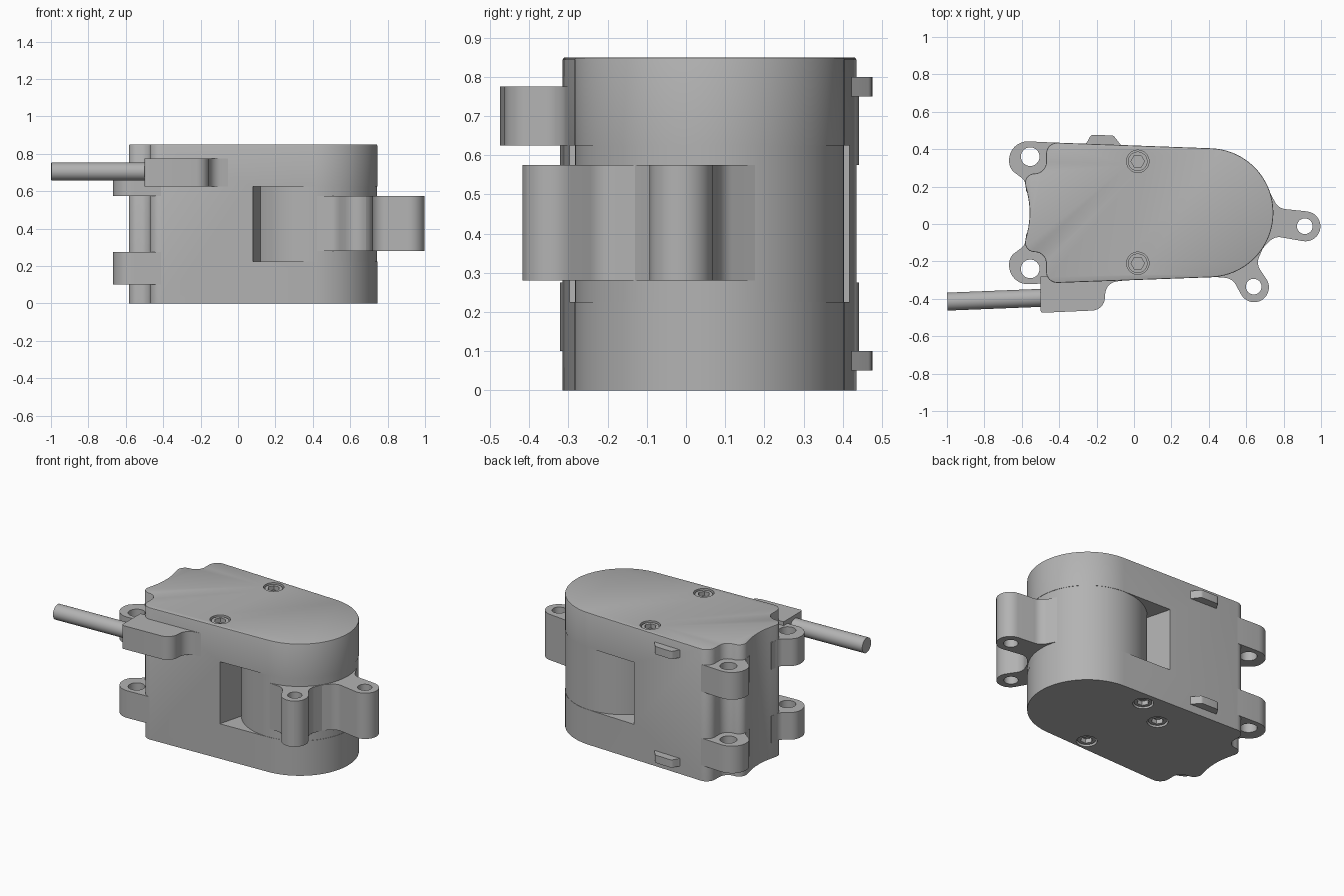
import bpy, bmesh
from math import pi, sin, cos, tan, radians
from mathutils import Vector, Matrix

old = bpy.data.objects.get("Cube")
if old:
    bpy.data.objects.remove(old, do_unlink=True)

grey = bpy.data.materials.new("plain grey")
grey.use_nodes = True
colour = (0.45, 0.45, 0.45, 1)
grey.diffuse_color = colour
grey.node_tree.nodes["Principled BSDF"].inputs["Base Color"].default_value = colour

MID = 0.06       # y of the body's mirror line
HUB = (0.4, MID)  # centre of the rounded end
R = 0.345
H = 0.85


def rounded(points, steps=8):
    """Outline from (x, y, corner radius) points."""
    out = []
    for i, (x, y, r) in enumerate(points):
        p = Vector((x, y))
        if not r:
            out.append(p)
            continue
        a = (Vector(points[i - 1][:2]) - p).normalized()
        b = (Vector(points[(i + 1) % len(points)][:2]) - p).normalized()
        half = a.angle(b) / 2
        centre = p + (a + b).normalized() * (r / sin(half))
        start = p + a * (r / tan(half)) - centre
        end = p + b * (r / tan(half)) - centre
        turn = start.angle_signed(end)
        for k in range(steps + 1):
            out.append(centre + Matrix.Rotation(-turn * k / steps, 2) @ start)
    return out


def circle(x, y, r, n=32):
    return [Vector((x + r * cos(2 * pi * i / n), y + r * sin(2 * pi * i / n))) for i in range(n)]


def prism(name, outline, z0, z1, bevel=0):
    """Extrude an outline upright, optionally bevelling its top rim."""
    bm = bmesh.new()
    base = bm.faces.new([bm.verts.new((p.x, p.y, z0)) for p in outline])
    ext = bmesh.ops.extrude_face_region(bm, geom=[base])["geom"]
    top = [v for v in ext if isinstance(v, bmesh.types.BMVert)]
    bmesh.ops.translate(bm, verts=top, vec=(0, 0, z1 - z0))
    bmesh.ops.recalc_face_normals(bm, faces=bm.faces)
    if bevel:
        rim = [e for e in bm.edges if all(v in top for v in e.verts)]
        bmesh.ops.bevel(bm, geom=rim, offset=bevel, segments=2, profile=0.5, affect='EDGES')
    mesh = bpy.data.meshes.new(name)
    bm.to_mesh(mesh)
    bm.free()
    mesh.materials.append(grey)
    obj = bpy.data.objects.new(name, mesh)
    bpy.context.collection.objects.link(obj)
    return obj


def activate(obj):
    bpy.ops.object.select_all(action='DESELECT')
    obj.select_set(True)
    bpy.context.view_layer.objects.active = obj


def cut(obj, cutter):
    cutter.hide_render = True
    mod = obj.modifiers.new("cut", 'BOOLEAN')
    mod.operation = 'DIFFERENCE'
    mod.solver = 'EXACT'
    mod.object = cutter
    activate(obj)
    bpy.ops.object.modifier_apply(modifier=mod.name)
    bpy.data.objects.remove(cutter, do_unlink=True)


def flip(points):
    return [(x, 2 * MID - y, r) for x, y, r in reversed(points)]


# Body: rounded end, slightly flaring sides, notched corners, hollow rear
arc = [(HUB[0] + R * cos(radians(a)), MID + R * sin(radians(a)), 0) for a in range(-88, 89, 4)]
corner = [(-0.47, 0.437, 0.06), (-0.47, 0.275, 0.06), (-0.595, 0.265, 0.05)]
body_outline = rounded(arc + corner + [(-0.545, MID, 0.45)] + flip(corner))
body = prism("body", body_outline, 0, H, bevel=0.006)

# Window around the rotor
wall = [(0.08, 0.8, 0), (0.08, 0.41, 0), (0.125, 0.24, 0)]
window = rounded([(1.2, 0.8, 0)] + wall + flip(wall) + [(1.2, -0.68, 0)])
cut(body, prism("window_cutter", window, 0.225, 0.625))

# Screws sunk in the lid and the base
lid_screws = [(0.02, 0.335), (0.02, -0.21)]
base_screws = [(0.2, 0.32), (0.0, 0.21), (0.17, -0.22)]
for label, spots, upper in (("lid", lid_screws, True), ("base", base_screws, False)):
    for i, (x, y) in enumerate(spots):
        def level(depth):
            return H - depth if upper else depth

        def span(a, b):
            return sorted((level(a), level(b)))

        cut(body, prism("bore_cutter", circle(x, y, 0.06), *span(-0.05, 0.04)))
        head = prism(f"{label}_screw_{i + 1}", circle(x, y, 0.052), *span(0.008, 0.06))
        cut(head, prism("socket_cutter", circle(x, y, 0.036, 6), *span(-0.05, 0.035)))

# Corner lugs, two heights on each side
lug = [(-0.4, 0.434, 0), (-0.675, 0.447, 0.1), (-0.665, 0.295, 0.07),
       (-0.585, 0.235, 0.05), (-0.575, 0.17, 0), (-0.4, 0.17, 0)]
for side, pts, hole_y in (("back", lug, 0.36), ("front", flip(lug), 2 * MID - 0.36)):
    for height, z in (("lower", 0.1), ("upper", 0.575)):
        part = prism(f"{side}_{height}_lug", rounded(pts), z, z + 0.175)
        cut(part, prism("hole_cutter", circle(-0.555, hole_y, 0.05), z - 0.1, z + 0.3))

# Rotor and its two drilled arms
prism("rotor", circle(*HUB, 0.343, 96), 0.22, 0.63)


def rotor_arm(name, x, y):
    axis = Vector((x - HUB[0], y - HUB[1]))
    d = axis.length
    side = [(0.2, 0.18, 0), (0.285, 0.185, 0), (0.365, 0.075, 0.07), (d + 0.084, 0.083, 0.08)]
    pts = rounded(side + [(u, -v, r) for u, v, r in reversed(side)])
    u = axis.normalized()
    v = Vector((-u.y, u.x))
    arm = prism(name, [Vector(HUB) + u * p.x + v * p.y for p in pts], 0.28, 0.575)
    cut(arm, prism("hole_cutter", circle(x, y, 0.042), 0.2, 0.7))


rotor_arm("end_arm", 0.913, -0.012)
rotor_arm("front_arm", 0.64, -0.335)

# Small clips on the back
clip = [(-0.27, 0.41, 0), (-0.25, 0.44, 0.02), (-0.23, 0.477, 0.02),
        (-0.11, 0.473, 0.02), (-0.08, 0.435, 0.02), (-0.06, 0.41, 0)]
for height, z in (("lower", 0.05), ("upper", 0.75)):
    prism(f"{height}_clip", rounded(clip, 4), z, z + 0.05)

# Cable and its housing on the front
housing = [(-0.5, -0.28, 0), (-0.5, -0.475, 0.015), (-0.16, -0.46, 0.07),
           (-0.15, -0.315, 0.07), (-0.04, -0.3, 0), (-0.04, -0.27, 0)]
prism("cable_housing", rounded(housing), 0.625, 0.775)

start, end = Vector((-0.998, -0.415, 0.705)), Vector((-0.45, -0.393, 0.705))
cable = prism("cable", circle(0, 0, 0.048), 0, (end - start).length)
cable.matrix_world = Matrix.Translation(start) @ (end - start).to_track_quat('Z', 'Y').to_matrix().to_4x4()

# Smooth the curved walls, keep the edges sharp
for obj in list(bpy.context.collection.objects):
    if obj.type == 'MESH' and grey.name in obj.data.materials:
        activate(obj)
        bpy.ops.object.shade_smooth_by_angle(angle=radians(30))
